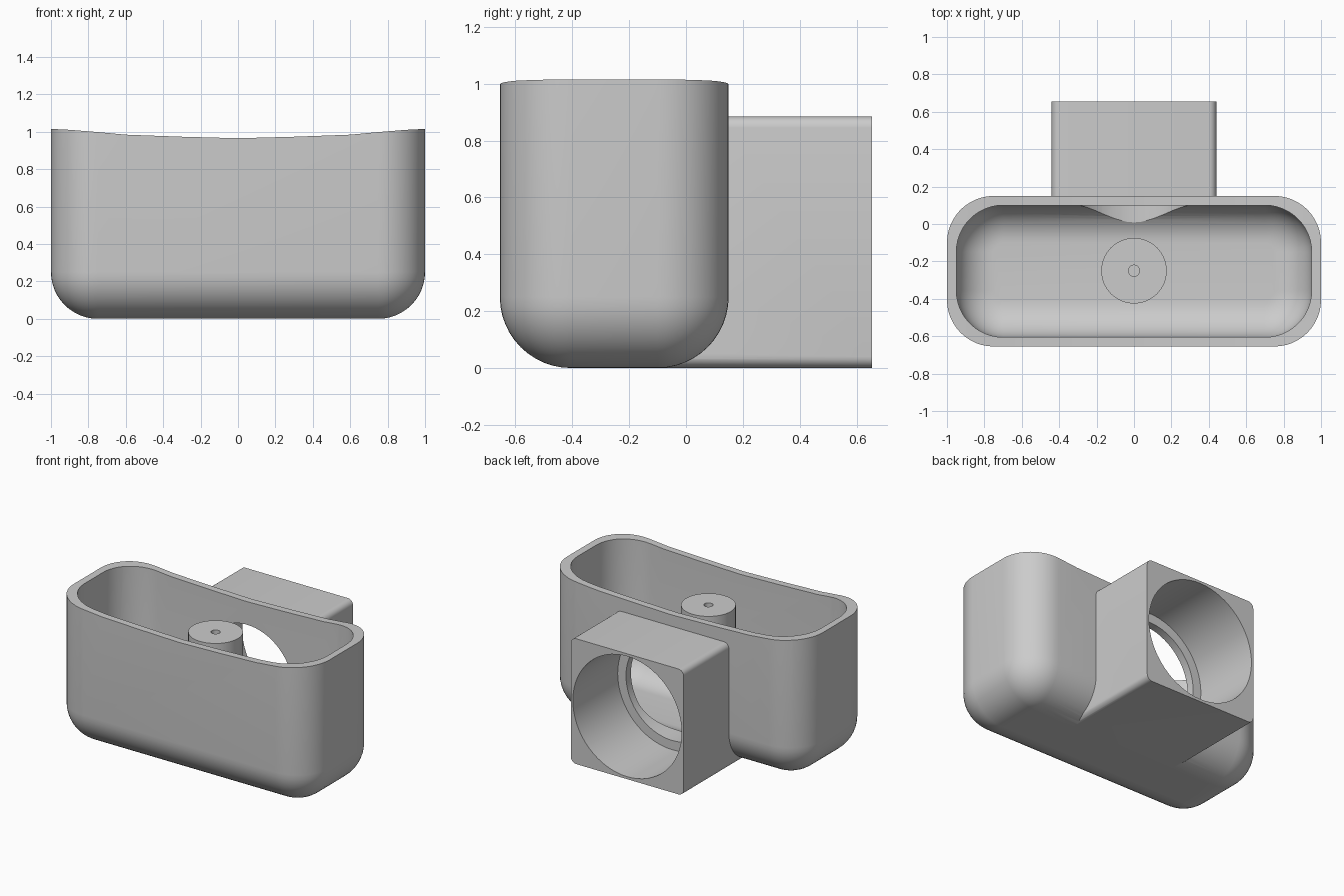
import bpy, bmesh, math
from mathutils import Matrix, Vector

if "Cube" in bpy.data.objects:
    bpy.data.objects.remove(bpy.data.objects["Cube"])

grey = bpy.data.materials.new("light_grey")
grey.diffuse_color = (0.6, 0.6, 0.6, 1)
grey.use_nodes = True
grey.node_tree.nodes["Principled BSDF"].inputs["Base Color"].default_value = grey.diffuse_color
CY = -0.2525          # centre of the tub in y


def finish(bm, name):
    bmesh.ops.remove_doubles(bm, verts=bm.verts, dist=1e-5)
    bmesh.ops.recalc_face_normals(bm, faces=bm.faces)
    me = bpy.data.meshes.new(name)
    bm.to_mesh(me)
    bm.free()
    me.materials.append(grey)
    ob = bpy.data.objects.new(name, me)
    bpy.context.collection.objects.link(ob)
    return ob


def rounded_rect(hx, hy, r, n=12):
    """Outline of a rounded rectangle, counter-clockwise."""
    pts = []
    for k, (sx, sy) in enumerate(((1, 1), (-1, 1), (-1, -1), (1, -1))):
        for i in range(n + 1):
            a = math.pi / 2 * (k + i / n)
            pts.append((sx * (hx - r) + r * math.cos(a), sy * (hy - r) + r * math.sin(a)))
    return pts


def loft(rings, name):
    """Skin a list of equal 3D rings and cap both ends."""
    bm = bmesh.new()
    loops = [[bm.verts.new(p) for p in ring] for ring in rings]
    for a, b in zip(loops, loops[1:]):
        for i in range(len(a)):
            j = (i + 1) % len(a)
            bm.faces.new((a[i], a[j], b[j], b[i]))
    bm.faces.new(loops[0][::-1])
    bm.faces.new(loops[-1])
    return finish(bm, name)


def tub(hx, hy, corner, fillet, z0, z1, name, n=12):
    """Rounded box with a filleted bottom."""
    rings = []
    for i in range(n + 1):
        t = math.pi / 2 * i / n
        inset = fillet * (1 - math.sin(t))
        z = z0 + fillet * (1 - math.cos(t))
        rings.append([(x, y + CY, z) for x, y in
                      rounded_rect(hx - inset, hy - inset, max(corner - inset, 0.002))])
    rings.append([(x, y + CY, z1) for x, y in rounded_rect(hx, hy, corner)])
    return loft(rings, name)


def cylinder(r, p0, p1, name, seg=64):
    p0, p1 = Vector(p0), Vector(p1)
    d = p1 - p0
    m = Matrix.Translation((p0 + p1) / 2) @ d.to_track_quat('Z', 'Y').to_matrix().to_4x4()
    bm = bmesh.new()
    bmesh.ops.create_cone(bm, cap_ends=True, segments=seg, radius1=r, radius2=r,
                          depth=d.length, matrix=m)
    return finish(bm, name)


def boolean(target, tool, op):
    mod = target.modifiers.new(op.lower(), 'BOOLEAN')
    mod.operation, mod.object, mod.solver = op, tool, 'EXACT'
    bpy.context.view_layer.objects.active = target
    bpy.ops.object.modifier_apply(modifier=mod.name)
    bpy.data.objects.remove(tool)


# Tub shell
housing = tub(1.0, 0.4025, 0.25, 0.25, 0.0, 1.2, "housing")

# Rear socket block, running under the tub fillet
BZ = 0.4425
block = loft([[(x, y, z + BZ) for x, z in rounded_rect(0.44, BZ, 0.04, 6)]
              for y in (-0.12, 0.655)], "socket_block")
boolean(housing, block, 'UNION')

# Hollow inside
boolean(housing, tub(0.95, 0.3525, 0.25, 0.2, 0.05, 1.4, "cavity"), 'DIFFERENCE')

# Dished rim: remove everything above a shallow curve
half = [(0, 0.965), (0.3, 0.973), (0.6, 0.984), (0.75, 0.998), (0.9, 1.01), (1.0, 1.015), (1.1, 1.015)]
curve = [(-x, z) for x, z in half[:0:-1]] + half
profile = curve + [(1.1, 1.5), (-1.1, 1.5)]
boolean(housing, loft([[(x, y, z) for x, z in profile] for y in (-0.9, 0.4)], "rim_cutter"), 'DIFFERENCE')

# Stepped round socket opening through the back wall
boolean(housing, cylinder(0.425, (0, 0.155, BZ), (0, 0.8, BZ), "bore"), 'DIFFERENCE')
boolean(housing, cylinder(0.36, (0, -0.03, BZ), (0, 0.3, BZ), "port"), 'DIFFERENCE')

# Centre post with a pilot hole
post = cylinder(0.175, (0, -0.25, 0.03), (0, -0.25, 0.885), "centre_post")
boolean(post, cylinder(0.03, (0, -0.25, 0.5), (0, -0.25, 1.0), "pilot_hole", 24), 'DIFFERENCE')

# Smooth shading with sharp edges kept
for ob in (housing, post):
    bpy.ops.object.select_all(action='DESELECT')
    ob.select_set(True)
    bpy.context.view_layer.objects.active = ob
    bpy.ops.object.shade_smooth_by_angle(angle=math.radians(30))
